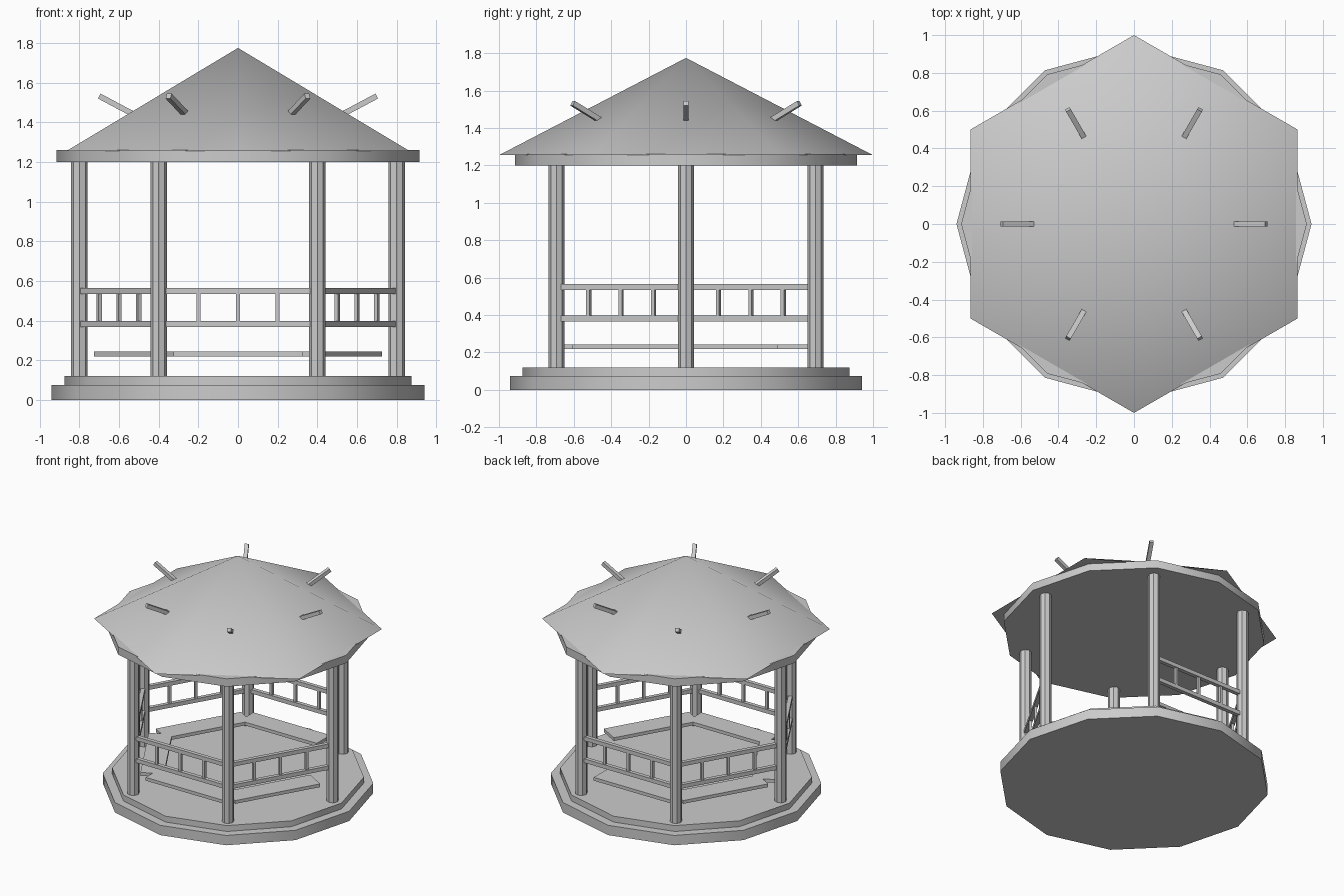
import bpy
import bmesh
from math import radians
from mathutils import Matrix, Vector

cube = bpy.data.objects.get("Cube")
if cube:
    bpy.data.objects.remove(cube, do_unlink=True)

# Single plain finish
grey = bpy.data.materials.new("light_grey")
grey.use_nodes = True
colour = (0.6, 0.6, 0.6, 1)
grey.diffuse_color = colour
for node in grey.node_tree.nodes:
    if node.type == "BSDF_PRINCIPLED":
        node.inputs["Base Color"].default_value = colour


def finish(name, bm, smooth=False):
    mesh = bpy.data.meshes.new(name)
    bmesh.ops.remove_doubles(bm, verts=bm.verts, dist=0.00001)
    bm.to_mesh(mesh)
    bm.free()
    mesh.materials.append(grey)
    obj = bpy.data.objects.new(name, mesh)
    bpy.context.collection.objects.link(obj)
    if smooth:
        bpy.ops.object.select_all(action="DESELECT")
        obj.select_set(True)
        bpy.context.view_layer.objects.active = obj
        bpy.ops.object.shade_smooth_by_angle(angle=radians(35))
    return obj


def prism(name, sides, bottom, top, z0, z1, x=0, y=0, smooth=False):
    bm = bmesh.new()
    bmesh.ops.create_cone(
        bm, cap_ends=True, segments=sides, radius1=bottom, radius2=top,
        depth=z1 - z0, matrix=Matrix.Translation((x, y, (z0 + z1) / 2)))
    return finish(name, bm, smooth)


def box(name, angle, centre, size, tilt=0):
    """Box placed in a frame whose x axis points outward at the given angle."""
    bm = bmesh.new()
    place = (Matrix.Rotation(radians(angle), 4, "Z") @ Matrix.Translation(centre)
             @ Matrix.Rotation(-radians(tilt), 4, "Y"))
    bmesh.ops.create_cube(bm, size=1, matrix=place @ Matrix.Diagonal((*size, 1)))
    return finish(name, bm)


# Stepped floor
prism("base_step", 12, 0.94, 0.94, 0, 0.075, smooth=True)
prism("floor_step", 12, 0.875, 0.875, 0.075, 0.12, smooth=True)

# Eave slab and hexagonal roof
prism("eave_slab", 12, 0.915, 0.915, 1.2, 1.26, smooth=True)
prism("roof", 6, 1, 0, 1.255, 1.775, smooth=True)

# Posts at the hexagon corners, with a slanted spar on the roof at each angle
for i in range(6):
    angle = i * 60
    spot = Matrix.Rotation(radians(angle), 3, "Z") @ Vector((0.8, 0, 0))
    prism(f"post_{i}", 8, 0.042, 0.042, 0.12, 1.2, spot.x, spot.y)
    box(f"roof_spar_{i}", angle, (0.594, 0, 1.476), (0.24, 0.028, 0.028), tilt=28)

# Railings and benches on five sides, leaving one side open as the entrance
for i in range(1, 6):
    angle = 30 + i * 60
    box(f"top_rail_{i}", angle, (0.693, 0, 0.55), (0.03, 0.8, 0.03))
    box(f"bottom_rail_{i}", angle, (0.693, 0, 0.382), (0.03, 0.8, 0.03))
    for j in (-1, 0, 1):
        box(f"baluster_{i}_{j + 1}", angle, (0.693, j * 0.2, 0.466), (0.02, 0.02, 0.14))
    box(f"bench_{i}", angle, (0.568, 0, 0.231), (0.164, 0.65, 0.025))
